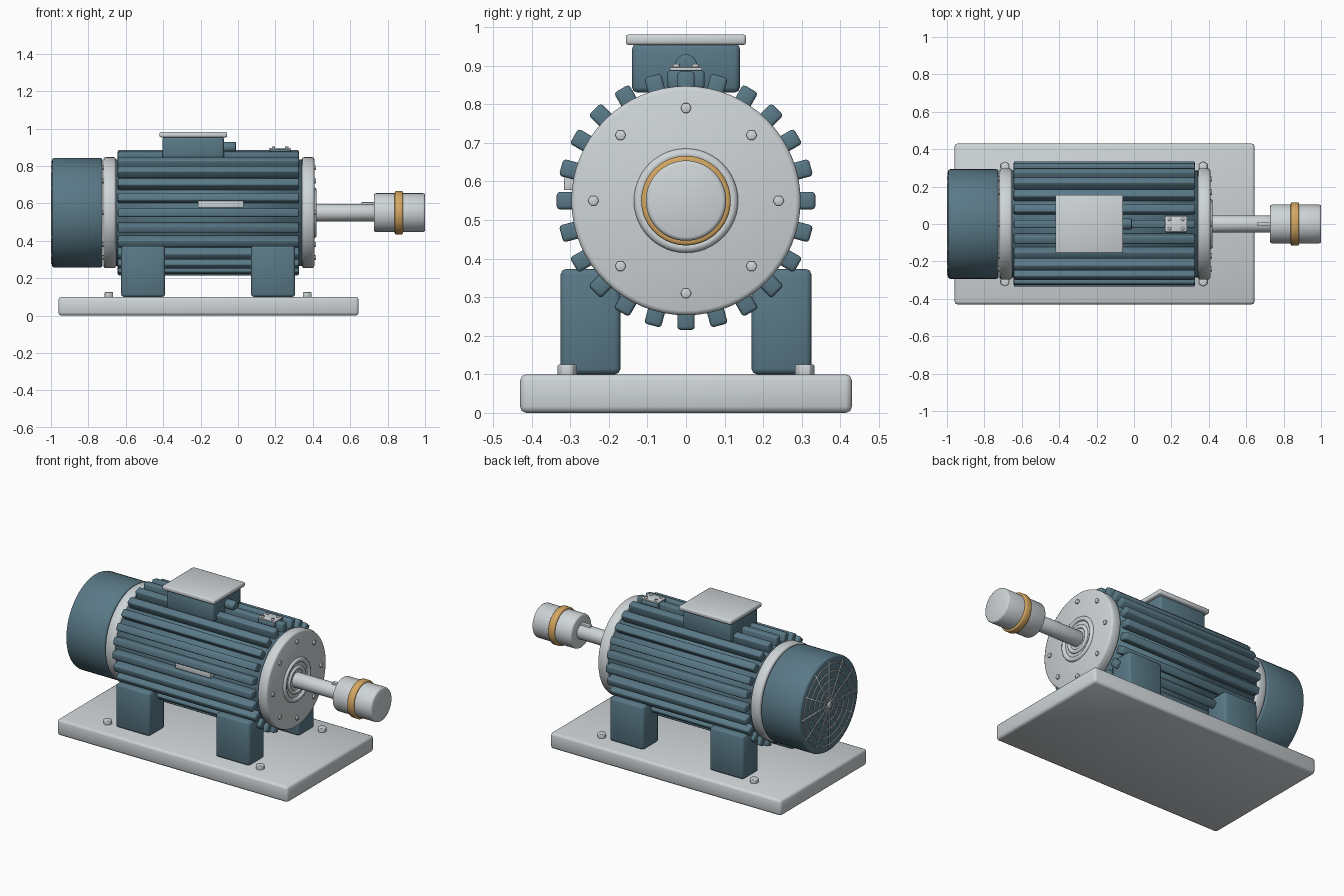
import bpy, bmesh, math
from mathutils import Matrix, Vector

if "Cube" in bpy.data.objects:
    bpy.data.objects.remove(bpy.data.objects["Cube"])

AXIS_Z = 0.55  # height of the motor axis


def material(name, rgb):
    m = bpy.data.materials.new(name)
    m.diffuse_color = (*rgb, 1)
    m.use_nodes = True
    m.node_tree.nodes["Principled BSDF"].inputs["Base Color"].default_value = m.diffuse_color
    return m


BLUE = material("slate blue paint", (0.10, 0.19, 0.24))
GREY = material("light grey metal", (0.62, 0.66, 0.68))
BRASS = material("brass", (0.65, 0.38, 0.12))


def finish(name, bm, mat, bevel=0.0, segments=2):
    """Turn a bmesh into a smooth shaded object with rounded edges."""
    mesh = bpy.data.meshes.new(name)
    bm.to_mesh(mesh)
    bm.free()
    mesh.materials.append(mat)
    mesh.polygons.foreach_set("use_smooth", [True] * len(mesh.polygons))
    ob = bpy.data.objects.new(name, mesh)
    bpy.context.collection.objects.link(ob)
    if bevel:
        mod = ob.modifiers.new("rounded edges", "BEVEL")
        mod.width = bevel
        mod.segments = segments
        mod.limit_method = "ANGLE"
        mod.angle_limit = math.radians(40)
    return ob


def add_box(bm, lo, hi, turn=Matrix()):
    lo, hi = Vector(lo), Vector(hi)
    bmesh.ops.create_cube(bm, size=1, matrix=turn @ Matrix.Translation((lo + hi) / 2)
                          @ Matrix.Diagonal((*(hi - lo), 1)))


def add_rod(bm, x0, x1, r, y=0, z=AXIS_Z, sides=64):
    """Cylinder along x."""
    m = Matrix.Translation(((x0 + x1) / 2, y, z)) @ Matrix.Rotation(math.pi / 2, 4, "Y")
    bmesh.ops.create_cone(bm, cap_ends=True, segments=sides, radius1=r, radius2=r,
                          depth=abs(x1 - x0), matrix=m)


def box(name, lo, hi, mat, bevel):
    bm = bmesh.new()
    add_box(bm, lo, hi)
    return finish(name, bm, mat, bevel)


def rod(name, x0, x1, r, mat, bevel, **kw):
    bm = bmesh.new()
    add_rod(bm, x0, x1, r, **kw)
    return finish(name, bm, mat, bevel)


def add_ring(bm, x, major, minor, sides=48, tube=8):
    """Torus around the motor axis."""
    rows = []
    for i in range(sides):
        a = 2 * math.pi * i / sides
        row = []
        for j in range(tube):
            b = 2 * math.pi * j / tube
            r = major + minor * math.cos(b)
            row.append(bm.verts.new((x + minor * math.sin(b), r * math.cos(a),
                                     AXIS_Z + r * math.sin(a))))
        rows.append(row)
    for i in range(sides):
        p, q = rows[i], rows[(i + 1) % sides]
        for j in range(tube):
            k = (j + 1) % tube
            bm.faces.new((p[j], q[j], q[k], p[k]))
    bmesh.ops.recalc_face_normals(bm, faces=bm.faces)


# Base plate
box("base_plate", (-0.96, -0.43, 0), (0.645, 0.43, 0.10), GREY, 0.016)

# Feet
bm = bmesh.new()
for x0, x1 in ((-0.625, -0.39), (0.07, 0.305)):
    for y0, y1 in ((-0.325, -0.17), (0.17, 0.325)):
        add_box(bm, (x0, y0, 0.10), (x1, y1, 0.373))
finish("feet", bm, BLUE, 0.014)

# Hold-down bolts
bm = bmesh.new()
for x in (-0.69, 0.37):
    for y in (-0.308, 0.308):
        bmesh.ops.create_cone(bm, cap_ends=True, segments=6, radius1=0.026, radius2=0.026,
                              depth=0.035, matrix=Matrix.Translation((x, y, 0.108)))
finish("base_bolts", bm, GREY, 0.004)

# Motor body and its cooling fins
rod("motor_body", -0.66, 0.35, 0.285, BLUE, 0)
bm = bmesh.new()
for i in range(24):
    turn = Matrix.Translation((0, 0, AXIS_Z)) @ Matrix.Rotation(math.tau * i / 24, 4, "X")
    add_box(bm, (-0.643, -0.0225, 0.26), (0.326, 0.0225, 0.335), turn)
finish("cooling_fins", bm, BLUE, 0.008)

# End flanges
rod("drive_flange", 0.342, 0.408, 0.297, GREY, 0.012)
rod("rear_flange", -0.72, -0.653, 0.297, GREY, 0.012)

# Flange bolts
bm = bmesh.new()
for i in range(8):
    a = math.tau * i / 8
    y, z = 0.24 * math.cos(a), AXIS_Z + 0.24 * math.sin(a)
    add_rod(bm, 0.40, 0.418, 0.0145, y, z, sides=6)
    add_rod(bm, -0.728, -0.71, 0.0145, y, z, sides=6)
finish("flange_bolts", bm, GREY, 0.003)

# Bearing cover rings
bm = bmesh.new()
add_ring(bm, 0.406, 0.121, 0.015)
add_ring(bm, 0.406, 0.075, 0.013)
finish("bearing_rings", bm, GREY)

# Fan cowl with a guard of rings and spokes
rod("fan_cowl", -0.995, -0.724, 0.293, BLUE, 0.012)
bm = bmesh.new()
for k in range(1, 6):
    add_ring(bm, -0.995, 0.05 * k, 0.004, tube=6)
for i in range(6):
    turn = Matrix.Translation((0, 0, AXIS_Z)) @ Matrix.Rotation(math.pi * i / 6, 4, "X")
    add_box(bm, (-0.999, -0.003, -0.275), (-0.99, 0.003, 0.275), turn)
add_rod(bm, -1.0, -0.99, 0.022, sides=24)
finish("fan_guard", bm, GREY)

# Shaft, key and coupling
rod("shaft", 0.40, 0.74, 0.046, GREY, 0.004, sides=32)
box("shaft_key", (0.66, -0.012, 0.585), (0.74, 0.012, 0.606), GREY, 0.002)
rod("coupling_hub", 0.727, 1.0, 0.104, GREY, 0.01)
rod("coupling_ring", 0.838, 0.882, 0.116, BRASS, 0.007)

# Terminal box, lid and cable gland
box("terminal_box", (-0.404, -0.14, 0.83), (-0.075, 0.14, 0.957), BLUE, 0.014)
box("terminal_lid", (-0.42, -0.156, 0.953), (-0.058, 0.156, 0.981), GREY, 0.008)
rod("cable_gland", -0.09, -0.012, 0.029, BLUE, 0.004, z=0.9, sides=24)

# Top pad with its plate
box("top_pad", (0.17, -0.048, 0.84), (0.28, 0.048, 0.888), BLUE, 0.008)
box("top_pad_plate", (0.166, -0.042, 0.887), (0.284, 0.042, 0.896), GREY, 0.002)
bm = bmesh.new()
for x in (0.19, 0.26):
    for y in (-0.025, 0.025):
        bmesh.ops.create_cone(bm, cap_ends=True, segments=8, radius1=0.009, radius2=0.009,
                              depth=0.01, matrix=Matrix.Translation((x, y, 0.899)))
finish("top_pad_studs", bm, GREY)

# Blank rating plate on the side
box("rating_plate", (-0.215, -0.316, 0.577), (0.03, -0.28, 0.613), GREY, 0.002)
